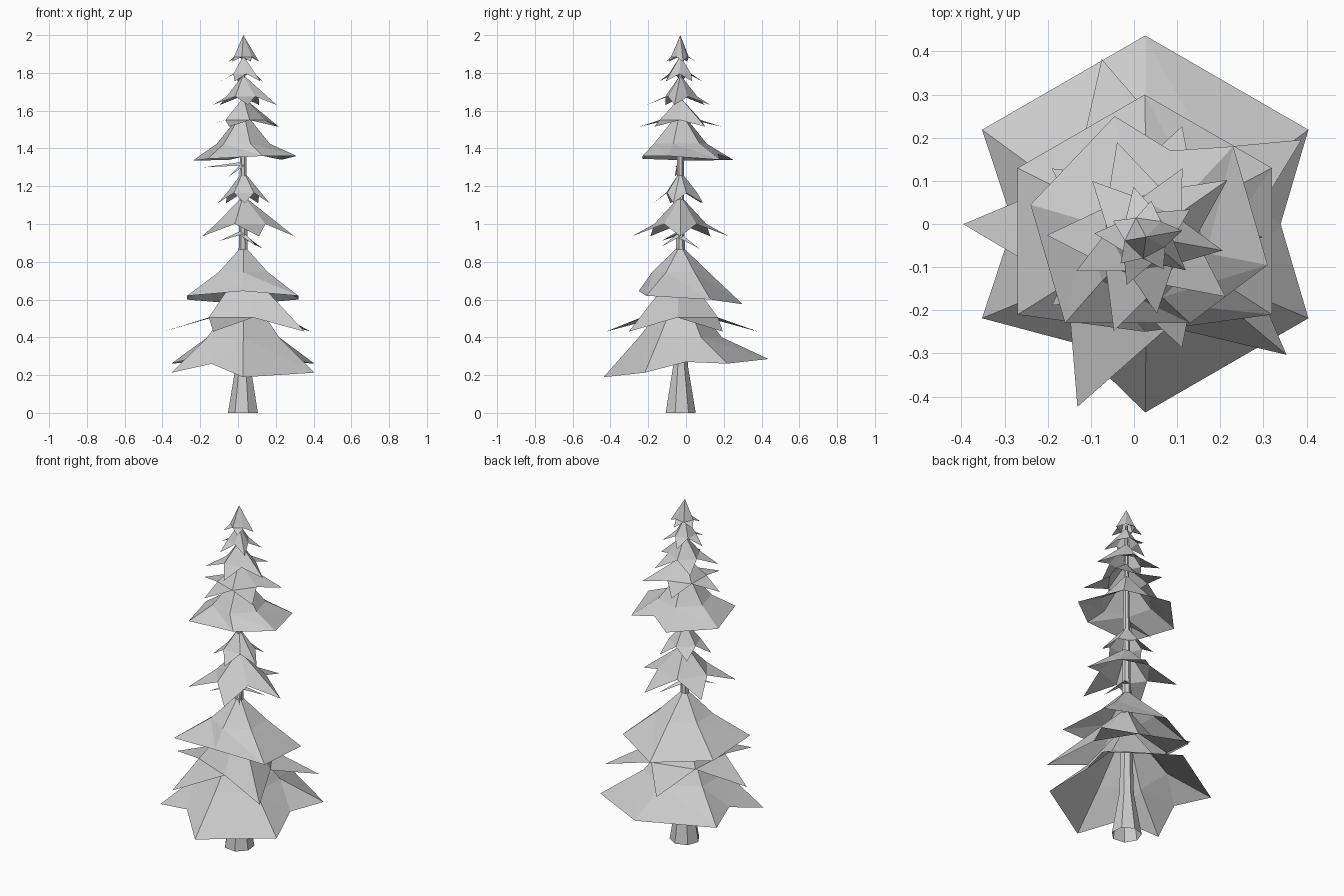
import bpy
import bmesh
from math import cos, sin, radians
from mathutils import Vector

if "Cube" in bpy.data.objects:
    bpy.data.objects.remove(bpy.data.objects["Cube"])

AXIS = Vector((0.028, -0.03, 0))

grey = bpy.data.materials.new("light grey")
grey.use_nodes = True
grey.diffuse_color = (0.6, 0.6, 0.6, 1)
grey.node_tree.nodes["Principled BSDF"].inputs["Base Color"].default_value = (0.6, 0.6, 0.6, 1)


def finish(name, bm):
    bmesh.ops.recalc_face_normals(bm, faces=bm.faces)
    mesh = bpy.data.meshes.new(name)
    bm.to_mesh(mesh)
    bm.free()
    mesh.materials.append(grey)
    ob = bpy.data.objects.new(name, mesh)
    bpy.context.collection.objects.link(ob)


def ring(bm, count, radius, z, phase=0):
    """Regular ring of vertices about the trunk."""
    angles = [radians(phase + 360 * i / count) for i in range(count)]
    return [bm.verts.new((AXIS.x + radius * cos(a), AXIS.y + radius * sin(a), z))
            for a in angles]


def bridge(bm, a, b):
    n = len(a)
    for i in range(n):
        j = (i + 1) % n
        bm.faces.new((a[i], b[i], b[j], a[j]))


def fan(bm, tip, verts):
    for i, v in enumerate(verts):
        bm.faces.new((tip, v, verts[(i + 1) % len(verts)]))


def star_tier(name, top, radius, tip_z, inner, inner_z, phase, spikes=5):
    """Pointed bough layer, open underneath: a cone with flat spikes,
    where the first spike is folded along a ridge from the apex."""
    bm = bmesh.new()
    apex = bm.verts.new((AXIS.x, AXIS.y, top))
    tips = ring(bm, spikes, radius, tip_z, phase)
    notches = ring(bm, spikes, inner, inner_z, phase + 180 / spikes)
    for i, tip in enumerate(tips):
        a, b = notches[i - 1], notches[i]
        if i == 0:
            bm.faces.new((apex, a, tip))
            bm.faces.new((apex, tip, b))
        else:
            bm.faces.new((apex, a, b))
            bm.faces.new((a, tip, b))
    finish(name, bm)


def skirt_tier(name, top, shoulder, shoulder_z, rim, phase, notches):
    """Broad six-sided bough layer with a shoulder; notches cut the rim edges."""
    bm = bmesh.new()
    apex = bm.verts.new((AXIS.x, AXIS.y, top))
    mid = ring(bm, 6, shoulder, shoulder_z, phase)
    edge = [bm.verts.new(p) for p in rim]
    fan(bm, apex, mid)
    for i in range(6):
        j = (i + 1) % 6
        if i in notches:
            dent = bm.verts.new(notches[i])
            bm.faces.new((mid[i], edge[i], dent))
            bm.faces.new((mid[i], dent, mid[j]))
            bm.faces.new((mid[j], dent, edge[j]))
        else:
            bm.faces.new((mid[i], edge[i], edge[j]))
            bm.faces.new((mid[i], edge[j], mid[j]))
    finish(name, bm)


def twig(name, root_z, tip, width=0.02):
    """Thin three-sided branch from the trunk to a tip."""
    bm = bmesh.new()
    end = Vector(tip)
    out = (end - AXIS).to_2d().normalized()
    side = Vector((-out.y, out.x, 0)) * width
    root = AXIS + Vector((0, 0, root_z))
    base = [bm.verts.new(root + side), bm.verts.new(root - side),
            bm.verts.new(root + Vector((0, 0, width)))]
    fan(bm, bm.verts.new(end), base)
    finish(name, bm)


# Trunk: flared seven-sided foot and a long taper, open at the ends
bm = bmesh.new()
loops = [ring(bm, 7, r, z, 32) for r, z in
         ((0.082, 0), (0.04, 0.25), (0.024, 0.88), (0.018, 1.35), (0.008, 1.9))]
for lower, upper in zip(loops, loops[1:]):
    bridge(bm, lower, upper)
finish("trunk", bm)

# Broad bough layers, rims tilted slightly
base_rim = []
for i in range(6):
    a = radians(30 + 60 * i)
    y = 0.437 * sin(a)
    base_rim.append((0.026 + 0.437 * cos(a), y, 0.237 + 0.11 * y))
skirt_tier("bottom_boughs", 0.68, 0.22, 0.4, base_rim, 30,
           {2: (-0.28, 0.0, 0.28), 3: (-0.14, -0.275, 0.26), 5: (0.34, 0.0, 0.27)})

skirt_tier("lower_boughs", 0.89, 0.15, 0.745,
           [(0.32, 0.13, 0.6), (0.025, 0.3, 0.575), (-0.27, 0.13, 0.6),
            (-0.27, -0.21, 0.62), (0.025, -0.25, 0.645), (0.32, -0.21, 0.62)], 30, {})

skirt_tier("middle_boughs", 1.6, 0.145, 1.425,
           [(0.23, 0.18, 1.34), (-0.045, 0.25, 1.34), (-0.24, 0.045, 1.335),
            (-0.16, -0.23, 1.345), (0.13, -0.23, 1.36), (0.31, -0.095, 1.36)], 45,
           {0: (0.085, 0.17, 1.37)})

# Pointed bough layers, from low to high
stars = [
    ("low_star_boughs", 0.78, 0.425, 0.43, 0.215, 0.505, -40),
    ("mid_star_boughs", 1.15, 0.27, 0.935, 0.145, 1.0, 0),
    ("small_star_boughs", 1.28, 0.145, 1.11, 0.09, 1.165, -15),
    ("upper_star_boughs", 1.67, 0.23, 1.515, 0.115, 1.55, 35),
    ("high_star_boughs", 1.79, 0.18, 1.63, 0.09, 1.675, -10),
    ("crown_star_boughs", 1.89, 0.12, 1.755, 0.062, 1.795, -40),
    ("tip_star_boughs", 2.0, 0.085, 1.86, 0.05, 1.885, 10),
]
for spec in stars:
    star_tier(*spec)

# Bare twigs between the layers
for i, (root, tip) in enumerate([
        (0.93, (0.13, 0.07, 0.87)), (0.95, (-0.1, -0.13, 0.91)),
        (0.94, (0.1, -0.13, 0.88)), (1.31, (-0.18, -0.06, 1.3)),
        (1.31, (-0.05, -0.06, 1.25))]):
    twig(f"twig_{i + 1}", root, tip)
